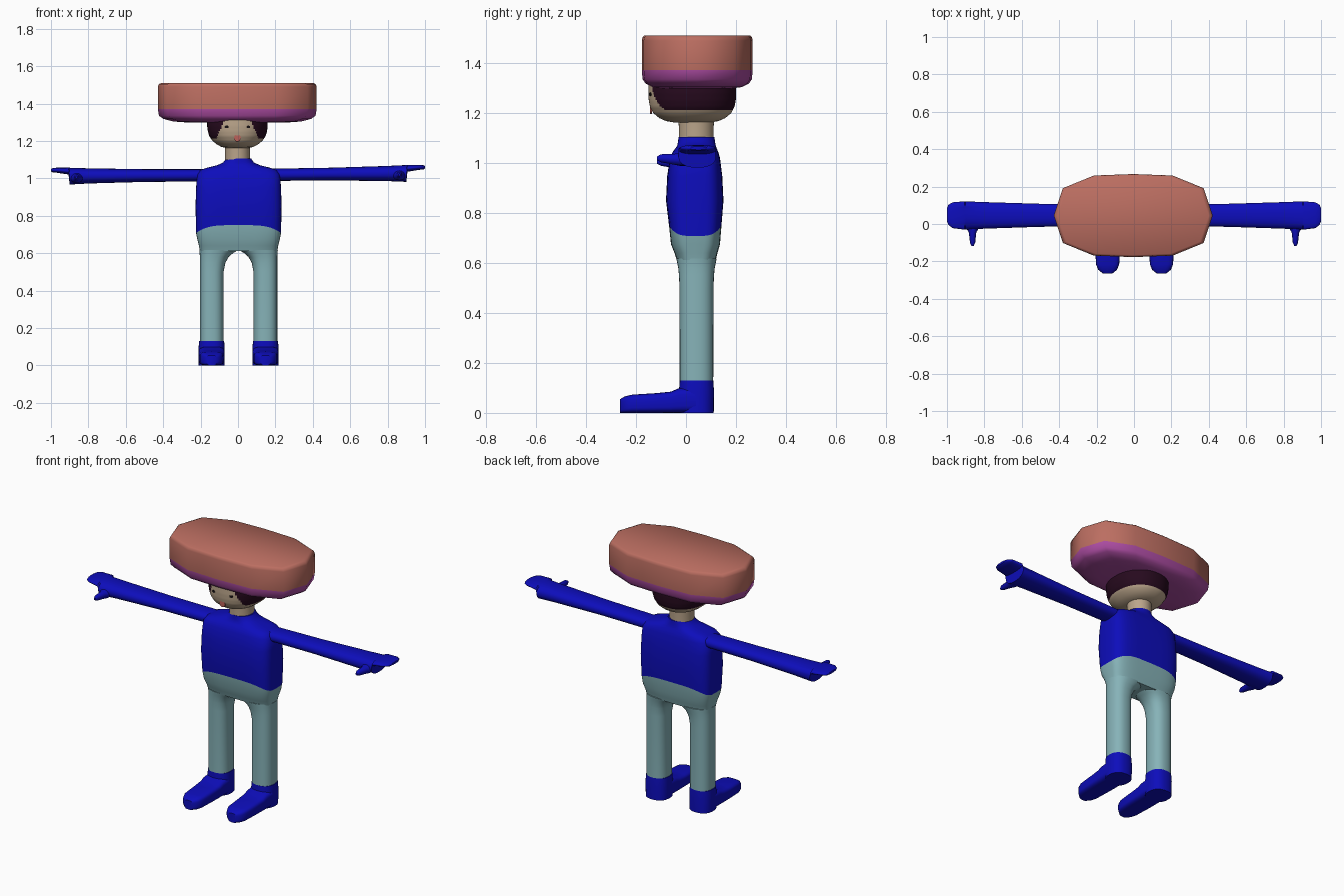
import bpy, bmesh, math
from mathutils import Vector, Matrix

if "Cube" in bpy.data.objects:
    bpy.data.objects.remove(bpy.data.objects["Cube"])


def material(name, rgb):
    m = bpy.data.materials.new(name)
    m.diffuse_color = (*rgb, 1)
    m.use_nodes = True
    m.node_tree.nodes["Principled BSDF"].inputs["Base Color"].default_value = m.diffuse_color
    return m


BLUE = material("blue cloth", (0.004, 0.004, 0.5))
PANTS = material("pale teal", (0.24, 0.45, 0.48))
SKIN = material("skin", (0.50, 0.38, 0.26))
HAIR = material("dark hair", (0.02, 0.003, 0.013))
TERRA = material("terracotta", (0.50, 0.156, 0.12))
PURPLE = material("purple", (0.40, 0.07, 0.35))
RED = material("nose red", (0.50, 0.12, 0.10))
BLACK = material("eye black", (0.008, 0.005, 0.006))


def oval(n, e):
    """Unit superellipse; e = 2 is round, higher is boxier."""
    pts = []
    for i in range(n):
        t = 2 * math.pi * i / n
        c, s = math.cos(t), math.sin(t)
        pts.append((math.copysign(abs(c) ** (2 / e), c), math.copysign(abs(s) ** (2 / e), s)))
    return pts


def ring(axis, pos, ca, cb, ra, rb, e=2.0, n=32, pts=None):
    """Cross-section at pos along axis, centred on (ca, cb) in the other two axes."""
    out = []
    for a, b in pts or oval(n, e):
        a, b = ca + ra * a, cb + rb * b
        out.append(Vector({"x": (pos, a, b), "y": (a, pos, b), "z": (a, b, pos)}[axis]))
    return out


def loft(name, rings, mats, rule=None, angle=40):
    bm = bmesh.new()
    loops = [[bm.verts.new(p) for p in r] for r in rings]
    n = len(loops[0])
    for lo, hi in zip(loops, loops[1:]):
        for i in range(n):
            j = (i + 1) % n
            bm.faces.new((lo[i], lo[j], hi[j], hi[i]))
    bm.faces.new(loops[0])
    bm.faces.new(loops[-1])
    bmesh.ops.recalc_face_normals(bm, faces=bm.faces)
    if rule:
        for f in bm.faces:
            f.material_index = rule(f.calc_center_median())
    me = bpy.data.meshes.new(name)
    bm.to_mesh(me)
    bm.free()
    for m in mats:
        me.materials.append(m)
    ob = bpy.data.objects.new(name, me)
    bpy.context.collection.objects.link(ob)
    bpy.ops.object.select_all(action="DESELECT")
    ob.select_set(True)
    bpy.context.view_layer.objects.active = ob
    bpy.ops.object.shade_smooth_by_angle(angle=math.radians(angle))
    return ob


# Waistline shared by shirt and trousers: higher at front and back, dipping at the sides
CX = 0.003
waist = ring("z", 0, CX, 0.037, 0.227, 0.105, 4, 48)
for p in waist:
    p.z = 0.75 - 0.042 * abs((p.x - CX) / 0.227) ** 4

# Shirt with sloping shoulders and collar: z, centre y, half width, half depth, boxiness
shirt = [(0.85, 0.035, 0.230, 0.115, 4), (0.95, 0.035, 0.227, 0.110, 4),
         (1.02, 0.036, 0.222, 0.100, 4), (1.045, 0.038, 0.205, 0.091, 3.5),
         (1.058, 0.040, 0.165, 0.083, 3), (1.070, 0.042, 0.115, 0.077, 2.5),
         (1.085, 0.042, 0.082, 0.074, 2.2), (1.105, 0.042, 0.068, 0.072, 2)]
loft("shirt", [waist] + [ring("z", z, CX, cy, rx, ry, e, 48) for z, cy, rx, ry, e in shirt], [BLUE])

# Trouser seat
seat = [(0.612, 0.041, 0.207, 0.078, 3.5), (0.64, 0.040, 0.212, 0.086, 3.6), (0.675, 0.038, 0.221, 0.098, 4)]
loft("trouser_seat", [ring("z", z, CX, cy, rx, ry, e, 48) for z, cy, rx, ry, e in seat] + [waist], [PANTS])

# Legs (z, inner x, outer x, half depth) and feet (y, half width, height)
LEG = [(0.12, 0.080, 0.207, 0.067), (0.50, 0.080, 0.207, 0.068), (0.55, 0.070, 0.207, 0.070),
       (0.58, 0.053, 0.207, 0.073), (0.60, 0.030, 0.208, 0.077), (0.618, 0.0, 0.210, 0.081)]
FOOT = [(-0.265, 0.025, 0.054), (-0.245, 0.050, 0.066), (-0.215, 0.062, 0.073), (-0.12, 0.067, 0.079),
        (-0.06, 0.069, 0.085), (-0.03, 0.070, 0.098), (0.04, 0.070, 0.105)]
# Arms: x, bottom z, top z, front y, back y (the palm steps up to a flat finger mitt)
ARM = [(0.15, 0.985, 1.050, -0.010, 0.105), (0.50, 0.985, 1.053, -0.015, 0.108),
       (0.80, 0.979, 1.060, -0.025, 0.117), (0.90, 0.974, 1.064, -0.030, 0.121),
       (0.906, 1.028, 1.065, -0.030, 0.121), (0.97, 1.038, 1.065, -0.022, 0.116),
       (0.992, 1.040, 1.062, -0.005, 0.103), (1.0, 1.045, 1.058, 0.015, 0.085)]
# Thumb: y, half width, half height, z
THUMB = [(0.02, 0.040, 0.028, 1.010), (-0.025, 0.032, 0.026, 1.008), (-0.045, 0.020, 0.022, 1.008),
         (-0.10, 0.014, 0.016, 1.012), (-0.117, 0.006, 0.007, 1.012)]

for side, s in (("left", 1), ("right", -1)):
    loft(side + "_leg", [ring("z", z, CX + s * (a + b) / 2, 0.042, (b - a) / 2, ry, 2.4)
                         for z, a, b, ry in LEG], [PANTS])
    fx = CX + s * 0.144
    loft(side + "_shoe_ankle", [ring("z", z, fx, 0.042, r, r, 2.4)
                                for z, r in ((0, 0.069), (0.09, 0.070), (0.13, 0.067))], [BLUE])
    loft(side + "_shoe_toe", [ring("y", y, fx, h / 2, w, h / 2, 4) for y, w, h in FOOT], [BLUE])
    loft(side + "_arm", [ring("x", s * x, (y0 + y1) / 2, (z0 + z1) / 2 + s * 0.008 * x,
                              (y1 - y0) / 2, (z1 - z0) / 2, 2.3) for x, z0, z1, y0, y1 in ARM], [BLUE])
    loft(side + "_thumb", [ring("y", y, s * 0.863, z + s * 0.007, rx, rz, n=16)
                           for y, rx, rz, z in THUMB], [BLUE])

# Neck
loft("neck", [ring("z", z, -0.003, 0.041, r, r + 0.004) for z, r in ((1.08, 0.066), (1.15, 0.066), (1.20, 0.070))], [SKIN])

# Head, with hair painted on the sides and back
PROFILE = [(1.162, 0.055, 0.070), (1.168, 0.085, 0.105), (1.18, 0.108, 0.132), (1.20, 0.133, 0.156),
           (1.225, 0.150, 0.169), (1.25, 0.158, 0.174), (1.28, 0.162, 0.176), (1.36, 0.160, 0.174)]


def head_size(z):
    for (z0, a0, b0), (z1, a1, b1) in zip(PROFILE, PROFILE[1:]):
        if z <= z1 + 1e-6:
            t = (z - z0) / (z1 - z0)
            return a0 + t * (a1 - a0), b0 + t * (b1 - b0)
    return PROFILE[-1][1:]


def hair_rule(p):
    face = p.y < 0.0 and abs(p.x + 0.003) < 0.113 - 0.45 * (p.z - 1.213)
    return 1 if p.z > 1.213 and not face else 0


levels = [p[0] for p in PROFILE[:4]] + [1.20 + 0.0065 * i for i in range(1, 25)]
loft("head", [ring("z", z, -0.003, 0.025, *head_size(z), 2.2, 96) for z in levels], [SKIN, HAIR], hair_rule)


# Face details: thin plates lying on the head surface
def plate(name, x, z, rx, rz, mat, lift=0.0):
    a, b = head_size(z)
    u = abs(x) / a
    y = 0.025 - b * (1 - u ** 2.2) ** (1 / 2.2)
    ob = loft(name, [ring("y", d, 0, 0, rx, rz, n=16) for d in (-0.003 - lift, 0.004)], [mat])
    ob.data.transform(Matrix.Translation((x - 0.003, y, z)) @ Matrix.Rotation(math.asin(x / a) * 0.8, 4, "Z"))


for side, s in (("left", 1), ("right", -1)):
    plate(side + "_eye", s * 0.058, 1.275, 0.010, 0.007, BLACK)
plate("nose", 0, 1.217, 0.018, 0.020, RED, 0.002)

# Hat: wide twelve-sided block with a purple underside
quarter = [(1, 0), (0.885, 0.66), (0.495, 0.965), (0, 1)]
half = quarter + [(-x, y) for x, y in quarter[-2::-1]]
outline = half + [(x, -y) for x, y in half[-2:0:-1]]
HAT = [(1.298, 0.60), (1.304, 0.80), (1.318, 0.93), (1.335, 0.985), (1.372, 1.0),
       (1.490, 1.0), (1.504, 0.985), (1.511, 0.95)]
loft("hat", [ring("z", z, -0.004, 0.045, 0.425 * k, 0.222 * k, pts=outline) for z, k in HAT],
     [TERRA, PURPLE], lambda p: 1 if p.z < 1.37 else 0, 50)
